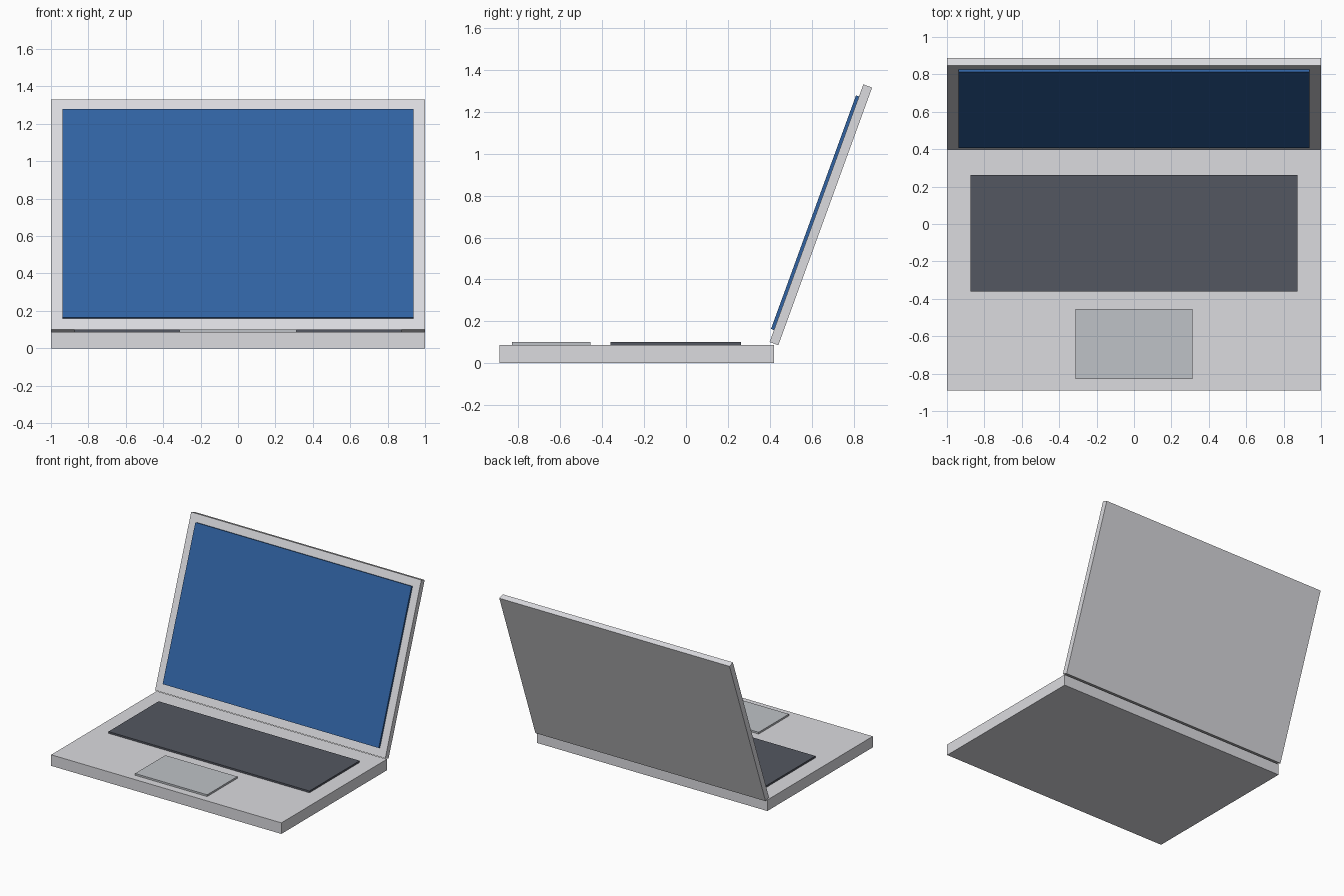
import bpy, bmesh
from math import radians
from mathutils import Matrix, Vector

if "Cube" in bpy.data.objects:
    bpy.data.objects.remove(bpy.data.objects["Cube"])


def material(name, color):
    mat = bpy.data.materials.new(name)
    mat.diffuse_color = (*color, 1)
    mat.use_nodes = True
    mat.node_tree.nodes["Principled BSDF"].inputs["Base Color"].default_value = mat.diffuse_color
    return mat


def box(name, lo, hi, mat, matrix=Matrix()):
    """Axis-aligned box between two corners, then placed by a matrix."""
    lo, hi = Vector(lo), Vector(hi)
    bm = bmesh.new()
    bmesh.ops.create_cube(bm, size=1)
    bmesh.ops.scale(bm, vec=hi - lo, verts=bm.verts)
    bmesh.ops.translate(bm, vec=(lo + hi) / 2, verts=bm.verts)
    mesh = bpy.data.meshes.new(name)
    bm.to_mesh(mesh)
    bm.free()
    mesh.materials.append(mat)
    obj = bpy.data.objects.new(name, mesh)
    bpy.context.collection.objects.link(obj)
    obj.matrix_world = matrix
    return obj


BASE_H = 0.087
DEPTH = 1.309
RAISED = 0.014      # height of keyboard and touchpad above the base
MARGIN = 0.061      # frame around the screen

silver = material("silver", (0.71, 0.71, 0.74))
dark = material("dark_grey", (0.087, 0.095, 0.119))
pad_grey = material("pad_grey", (0.52, 0.54, 0.57))
blue = material("screen_blue", (0.030, 0.122, 0.36))

# Base with keyboard and touchpad
box("base", (-1, -0.89, 0), (1, -0.89 + DEPTH, BASE_H), silver)
box("keyboard", (-0.873, -0.36, BASE_H), (0.873, 0.262, BASE_H + RAISED), dark)
box("touchpad", (-0.313, -0.83, BASE_H), (0.313, -0.455, BASE_H + RAISED), pad_grey)

# Lid and screen, leaning back 20 degrees about the lid's lower front edge
tilt = Matrix.Translation((0, 0.399, 0.101)) @ Matrix.Rotation(radians(-20), 4, 'X')
box("lid", (-1, 0, 0), (1, 0.0445, DEPTH), silver, tilt)
box("screen", (-1 + MARGIN, -0.015, MARGIN), (1 - MARGIN, 0, DEPTH - MARGIN), blue, tilt)
